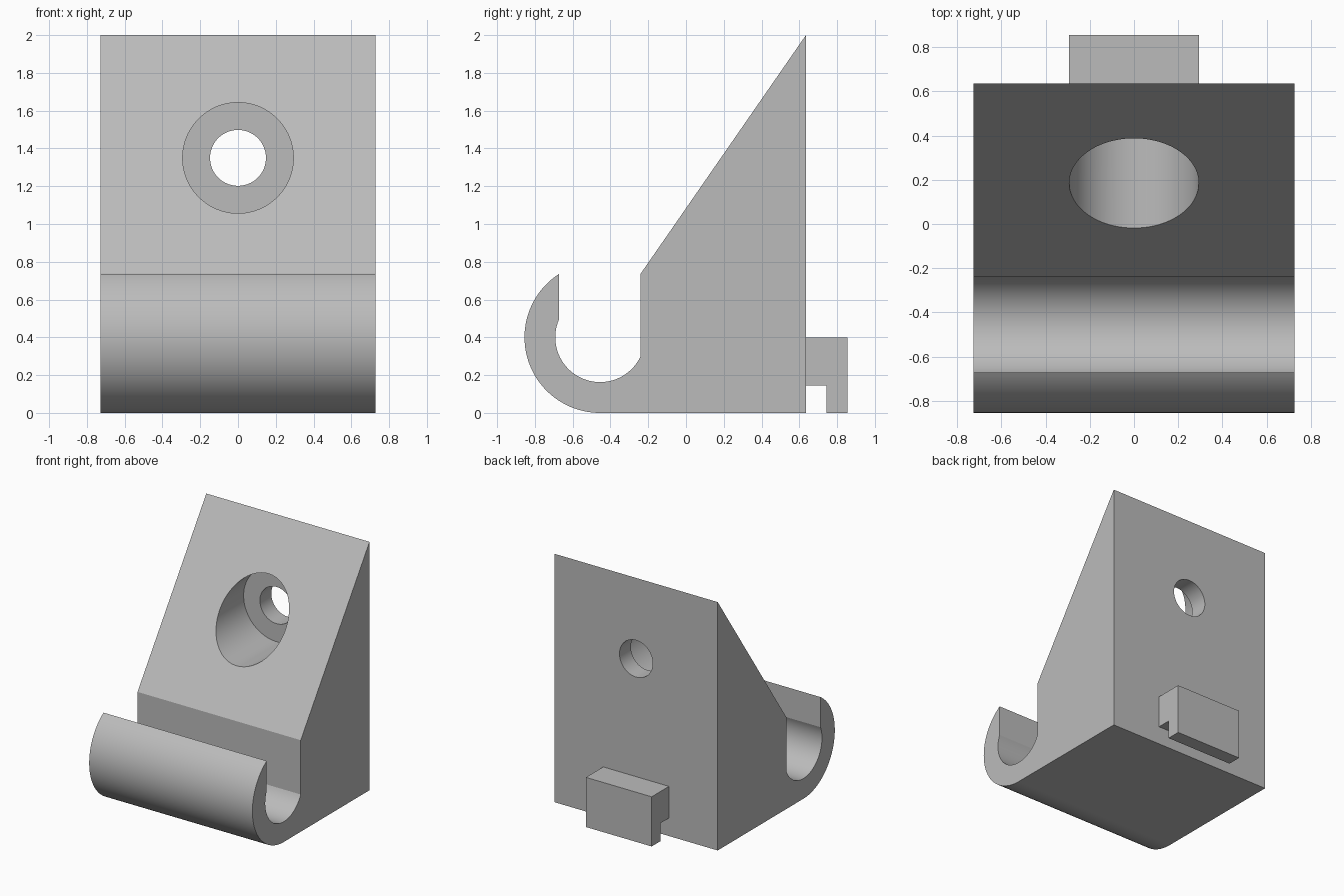
import bpy
import bmesh
from math import cos, sin, radians, pi
from mathutils import Matrix, Vector

cube = bpy.data.objects.get("Cube")
if cube:
    bpy.data.objects.remove(cube)

grey = bpy.data.materials.new("plain grey")
grey.use_nodes = True
colour = (0.5, 0.5, 0.5, 1)
grey.diffuse_color = colour
grey.node_tree.nodes["Principled BSDF"].inputs["Base Color"].default_value = colour


def add_object(name, bm):
    bmesh.ops.recalc_face_normals(bm, faces=bm.faces)
    mesh = bpy.data.meshes.new(name)
    bm.to_mesh(mesh)
    bm.free()
    obj = bpy.data.objects.new(name, mesh)
    mesh.materials.append(grey)
    bpy.context.collection.objects.link(obj)
    return obj


def extrude_profile(name, points, half_width):
    """Sweep a side outline (y, z) across the width."""
    bm = bmesh.new()
    face = bm.faces.new([bm.verts.new((-half_width, y, z)) for y, z in points])
    new = bmesh.ops.extrude_face_region(bm, geom=[face])["geom"]
    verts = [v for v in new if isinstance(v, bmesh.types.BMVert)]
    bmesh.ops.translate(bm, verts=verts, vec=Vector((2 * half_width, 0, 0)))
    return add_object(name, bm)


def arc(centre, radius, start, end, steps):
    angles = [radians(start + (end - start) * i / steps) for i in range(steps + 1)]
    return [(centre[0] + radius * cos(a), centre[1] + radius * sin(a)) for a in angles]


def bore(name, radius, y0, y1, z):
    """Round cutter running front to back."""
    bm = bmesh.new()
    place = Matrix.Translation((0, (y0 + y1) / 2, z)) @ Matrix.Rotation(pi / 2, 4, "X")
    bmesh.ops.create_cone(bm, cap_ends=True, segments=96, radius1=radius,
                          radius2=radius, depth=y1 - y0, matrix=place)
    obj = add_object(name, bm)
    obj.hide_render = True
    obj.hide_set(True)
    return obj


# Wedge body with the curled hook at its front foot
back = 0.635
hub = (-0.455, 0.4)
outline = [(back, 0), (back, 2), (-0.24, 0.737)]
outline += arc(hub, 0.237, -25, -203, 48)
outline += arc(hub, 0.4, 123, 270, 56)
body = extrude_profile("wedge_body_with_hook", outline, 0.727)

# Counterbored screw hole
for cutter in (bore("counterbore_cutter", 0.293, -0.5, 0.49, 1.35),
               bore("screw_hole_cutter", 0.148, -0.6, 0.9, 1.35)):
    mod = body.modifiers.new(cutter.name, "BOOLEAN")
    mod.operation = "DIFFERENCE"
    mod.solver = "EXACT"
    mod.object = cutter
    bpy.context.view_layer.objects.active = body
    bpy.ops.object.modifier_apply(modifier=mod.name)
    bpy.data.objects.remove(cutter)

# Notched clip on the back
clip = extrude_profile("rear_clip", [
    (back, 0.145), (0.745, 0.145), (0.745, 0), (0.855, 0), (0.855, 0.4), (back, 0.4)], 0.293)

# Smooth curves, crisp corners
bpy.ops.object.select_all(action="DESELECT")
body.select_set(True)
bpy.context.view_layer.objects.active = body
bpy.ops.object.shade_smooth_by_angle(angle=radians(20))
